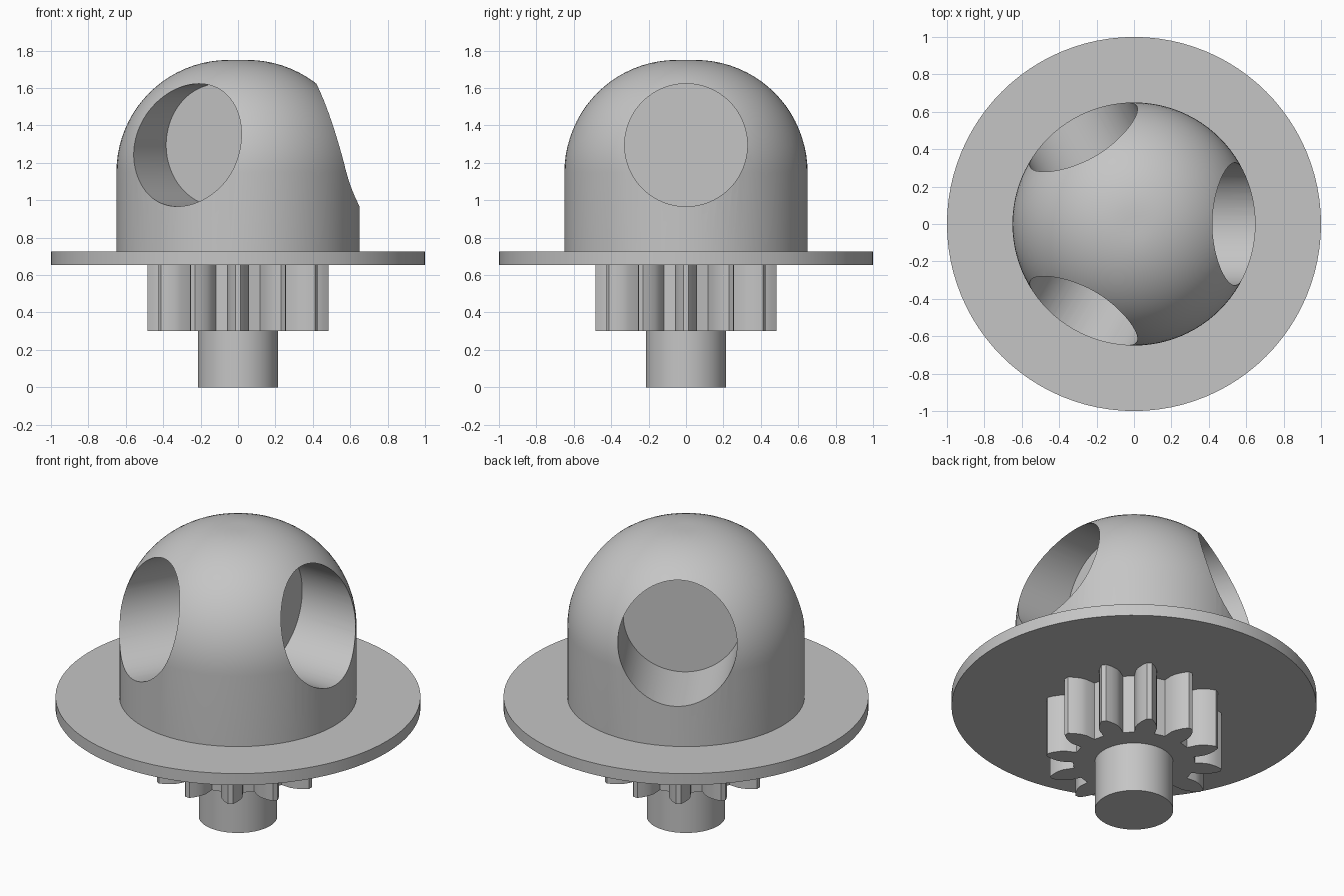
import bpy
import bmesh
from math import sin, cos, pi, radians
from mathutils import Matrix

old = bpy.data.objects.get("Cube")
if old:
    bpy.data.objects.remove(old, do_unlink=True)

# Single flat colour
grey = bpy.data.materials.new("plain_grey")
grey.use_nodes = True
colour = (0.56, 0.56, 0.56, 1.0)
grey.diffuse_color = colour
grey.node_tree.nodes["Principled BSDF"].inputs["Base Color"].default_value = colour


def make_object(name, bm):
    bmesh.ops.recalc_face_normals(bm, faces=bm.faces)
    mesh = bpy.data.meshes.new(name)
    bm.to_mesh(mesh)
    bm.free()
    mesh.materials.append(grey)
    obj = bpy.data.objects.new(name, mesh)
    bpy.context.collection.objects.link(obj)
    return obj


def select_only(obj):
    bpy.ops.object.select_all(action='DESELECT')
    obj.select_set(True)
    bpy.context.view_layer.objects.active = obj


def smooth(obj, angle=30):
    select_only(obj)
    bpy.ops.object.shade_smooth_by_angle(angle=radians(angle))


def lathe(name, profile, steps=96):
    """Revolve (radius, height) points that start and end on the z axis."""
    bm = bmesh.new()
    verts = [bm.verts.new((r, 0, z)) for r, z in profile]
    edges = [bm.edges.new(pair) for pair in zip(verts, verts[1:])]
    bmesh.ops.spin(bm, geom=verts + edges, cent=(0, 0, 0), axis=(0, 0, 1),
                   angle=2 * pi, steps=steps, use_merge=True)
    bmesh.ops.remove_doubles(bm, verts=bm.verts, dist=1e-5)
    return make_object(name, bm)


def disc(name, radius, low, high):
    return lathe(name, [(0, low), (radius, low), (radius, high), (0, high)])


# Dome: straight wall, large rounded shoulder and small flat crown
RADIUS, TOP, ROUND = 0.65, 1.75, 0.6
arc = [(RADIUS - ROUND + ROUND * cos(a), TOP - ROUND + ROUND * sin(a))
       for a in (i * pi / 40 for i in range(21))]
dome = lathe("dome", [(0, 0.70), (RADIUS, 0.70)] + arc + [(0, TOP)])

# Three flat-bottomed round sockets bored into the dome
INNER, OUTER = 0.20, 0.95
for i in range(3):
    bm = bmesh.new()
    place = (Matrix.Rotation(i * 2 * pi / 3, 4, 'Z')
             @ Matrix.Translation(((INNER + OUTER) / 2, 0, 1.295))
             @ Matrix.Rotation(pi / 2, 4, 'Y'))
    bmesh.ops.create_cone(bm, cap_ends=True, segments=96, radius1=0.328,
                          radius2=0.328, depth=OUTER - INNER, matrix=place)
    cutter = make_object("socket_cutter", bm)
    cutter.hide_render = True
    cut = dome.modifiers.new("socket", 'BOOLEAN')
    cut.operation = 'DIFFERENCE'
    cut.solver = 'EXACT'
    cut.object = cutter
    select_only(dome)
    bpy.ops.object.modifier_apply(modifier=cut.name)
    bpy.data.objects.remove(cutter, do_unlink=True)
smooth(dome)

# Wide flange and lower shaft
smooth(disc("flange", 1.0, 0.655, 0.725))
smooth(disc("shaft", 0.215, 0.0, 0.35))

# Gear: twelve narrow-tipped teeth, each mirrored about its centre line
TEETH = 12
flank = [(0.33, 0.056), (0.39, 0.059), (0.42, 0.052), (0.455, 0.035), (0.484, 0.014)]
tooth = [(r, -w) for r, w in flank] + [(r, w) for r, w in reversed(flank)]
bm = bmesh.new()
outline = []
for i in range(TEETH):
    turn = Matrix.Rotation(i * 2 * pi / TEETH, 4, 'Z')
    outline += [bm.verts.new(turn @ Matrix.Translation((x, y, 0.30)).translation)
                for x, y in tooth]
base = bm.faces.new(outline)
extruded = bmesh.ops.extrude_face_region(bm, geom=[base], use_keep_orig=True)
raised = [v for v in extruded["geom"] if isinstance(v, bmesh.types.BMVert)]
bmesh.ops.translate(bm, verts=raised, vec=(0, 0, 0.36))
smooth(make_object("gear", bm))
